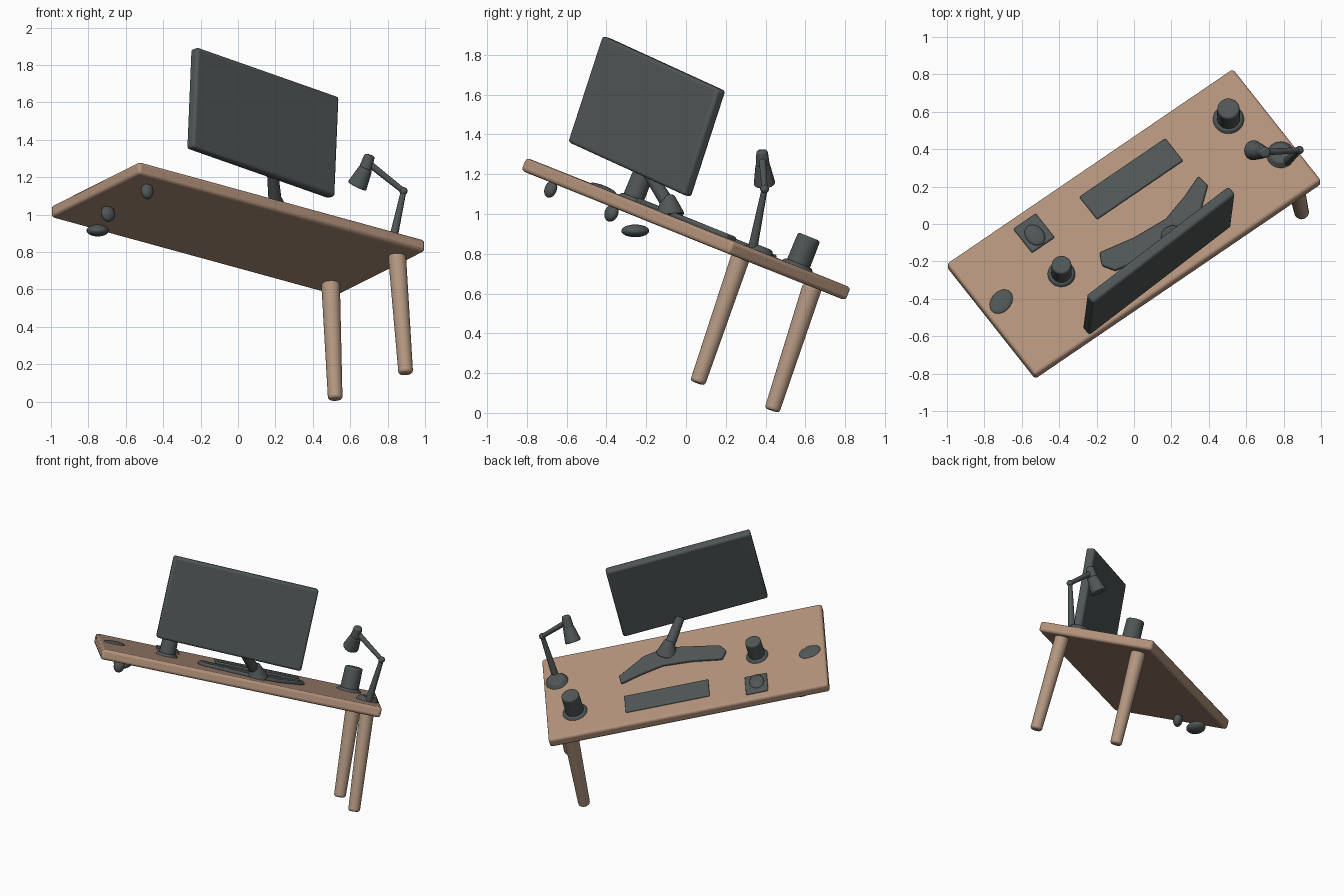
import bpy, bmesh
from math import pi
from mathutils import Vector, Matrix

if "Cube" in bpy.data.objects:
    bpy.data.objects.remove(bpy.data.objects["Cube"])

def material(name, rgb):
    m = bpy.data.materials.new(name)
    m.diffuse_color = (*rgb, 1)
    m.use_nodes = True
    m.node_tree.nodes["Principled BSDF"].inputs["Base Color"].default_value = m.diffuse_color
    return m

WOOD = material("wood", (0.45, 0.29, 0.2))
LEG = material("leg_wood", (0.45, 0.31, 0.22))
DARK = material("dark_plastic", (0.08, 0.093, 0.093))

def frame(x, z):
    """Right-handed rotation with z exact and x made perpendicular to it."""
    z = Vector(z).normalized()
    x = Vector(x)
    x = (x - z * x.dot(z)).normalized()
    return Matrix((x, z.cross(x), z)).transposed()

# Tilted frame of the desk: x along its length, y towards the user, z up
DESK = frame((0.806, 0.549, -0.221), (0.002, 0.372, 0.932))
N = DESK.col[2].copy()
CENTRE = Vector((0, 0, 0.924))
THICK = 0.07
TOP = CENTRE + N * THICK / 2

def on_desk(x, y, h=0.0):
    """Point with top-view position x, y at height h over the desk surface."""
    return Vector((x, y, TOP.z + (h - N.x * (x - TOP.x) - N.y * (y - TOP.y)) / N.z))

def finish(bm, name, mat, bevel=0.0, segments=3):
    bmesh.ops.recalc_face_normals(bm, faces=bm.faces)
    me = bpy.data.meshes.new(name)
    bm.to_mesh(me)
    bm.free()
    ob = bpy.data.objects.new(name, me)
    bpy.context.collection.objects.link(ob)
    me.materials.append(mat)
    if bevel:
        mod = ob.modifiers.new("Bevel", 'BEVEL')
        mod.width, mod.segments = bevel, segments
        mod.limit_method = 'ANGLE'
    bpy.ops.object.select_all(action='DESELECT')
    ob.select_set(True)
    bpy.context.view_layer.objects.active = ob
    bpy.ops.object.shade_smooth_by_angle(angle=pi / 5)
    return ob

def box(name, size, centre, rot, mat, bevel):
    bm = bmesh.new()
    bmesh.ops.create_cube(bm, size=1)
    m = Matrix.Translation(centre) @ rot.to_4x4() @ Matrix.Diagonal((*size, 1))
    bmesh.ops.transform(bm, matrix=m, verts=bm.verts)
    return finish(bm, name, mat, bevel)

def rod(name, a, b, r1, r2, mat, bevel=0.008):
    a, b = Vector(a), Vector(b)
    d = b - a
    bm = bmesh.new()
    bmesh.ops.create_cone(bm, cap_ends=True, segments=28, radius1=r1, radius2=r2, depth=d.length)
    m = Matrix.Translation((a + b) / 2) @ d.to_track_quat('Z', 'Y').to_matrix().to_4x4()
    bmesh.ops.transform(bm, matrix=m, verts=bm.verts)
    return finish(bm, name, mat, bevel)

def blob(name, centre, radii, mat, rot=DESK):
    bm = bmesh.new()
    bmesh.ops.create_uvsphere(bm, u_segments=20, v_segments=12, radius=1)
    m = Matrix.Translation(centre) @ rot.to_4x4() @ Matrix.Diagonal((*radii, 1))
    bmesh.ops.transform(bm, matrix=m, verts=bm.verts)
    return finish(bm, name, mat)

def plate(name, outline, height, mat, bevel):
    """Flat closed slab on the desk from a top-view outline."""
    bm = bmesh.new()
    low = [bm.verts.new(on_desk(x, y, -0.005)) for x, y in outline]
    high = [bm.verts.new(v.co + N * (height + 0.005)) for v in low]
    bm.faces.new(low)
    bm.faces.new(high)
    for i in range(len(low)):
        bm.faces.new((low[i - 1], low[i], high[i], high[i - 1]))
    return finish(bm, name, mat, bevel)

# Desk: tilted top and two legs at one end
box("desk_top", (1.9, 0.8, THICK), CENTRE, DESK, WOOD, 0.018)
rod("front_leg", (0.52, 0.432, 0.012), (0.495, 0.635, 0.635), 0.039, 0.05, LEG, 0.014)
rod("back_leg", (0.897, 0.058, 0.15), (0.85, 0.275, 0.785), 0.039, 0.048, LEG, 0.014)

# Monitor: slightly skewed panel, neck and V-shaped base
e1, e2 = Vector((0.768, 0.59, -0.27)), Vector((0.04, 0.31, 0.955))
PANEL = Matrix((e1, e2.cross(e1).normalized(), e2)).transposed()
box("monitor_panel", (0.99, 0.06, 0.56), Vector((0.133, -0.197, 1.49)), PANEL, DARK, 0.016)
plate("monitor_base", [(0.345, 0.25), (0.395, 0.2), (0.34, 0.0), (0.24, -0.12), (-0.1, -0.255),
                       (-0.17, -0.23), (-0.185, -0.16), (0.0, -0.08), (0.17, 0.02), (0.27, 0.14)],
      0.022, DARK, 0.01)
rod("monitor_neck_foot", on_desk(0.21, -0.08), on_desk(0.2, -0.09, 0.09), 0.075, 0.03, DARK)
rod("monitor_neck", on_desk(0.2, -0.09, 0.05), (0.185, -0.2, 1.225), 0.036, 0.03, DARK)

# Keyboard, mouse pad and small dish
box("keyboard", (0.57, 0.16, 0.022), on_desk(-0.015, 0.24, 0.001), DESK, DARK, 0.008)
box("mouse_pad", (0.15, 0.17, 0.022), on_desk(-0.535, -0.05, 0.001), DESK, DARK, 0.008)
blob("mouse", on_desk(-0.53, -0.06, 0.01), (0.05, 0.065, 0.02), DARK)
blob("small_dish", on_desk(-0.71, -0.415), (0.075, 0.055, 0.014), DARK, frame((0.5, 0.8, 0), N))

# Two cups, each on a coaster
for name, x, y, r, h in (("front_cup", 0.505, 0.56, 0.062, 0.16), ("side_cup", -0.388, -0.268, 0.055, 0.14)):
    foot = on_desk(x, y)
    rod(name, foot, foot + N * h, r, r * 0.96, DARK, 0.012)
    rod(name + "_coaster", foot - N * 0.005, foot + N * 0.016, r * 1.4, r * 1.15, DARK, 0.006)

# Desk lamp: base, two arms, joint and shade
foot = on_desk(0.785, 0.37)
rod("lamp_base", foot - N * 0.005, foot + N * 0.028, 0.08, 0.055, DARK)
elbow = (0.885, 0.395, 1.125)
neck = (0.71, 0.385, 1.265)
rod("lamp_lower_arm", on_desk(0.82, 0.335), elbow, 0.024, 0.015, DARK, 0.004)
rod("lamp_upper_arm", elbow, neck, 0.015, 0.018, DARK, 0.004)
blob("lamp_elbow", elbow, (0.022, 0.022, 0.022), DARK)
rod("lamp_shade", (0.635, 0.395, 1.15), (0.685, 0.385, 1.25), 0.055, 0.036, DARK)
rod("lamp_cap", (0.68, 0.386, 1.24), (0.705, 0.382, 1.32), 0.036, 0.028, DARK, 0.012)

# Small lumps hanging under the raised end
blob("under_knob_back", (-0.485, -0.68, 1.125), (0.036, 0.028, 0.045), DARK)
blob("under_knob_front", (-0.695, -0.375, 1.005), (0.042, 0.03, 0.045), DARK)
blob("under_disc", (-0.75, -0.255, 0.915), (0.06, 0.07, 0.032), DARK, Matrix.Identity(3))
